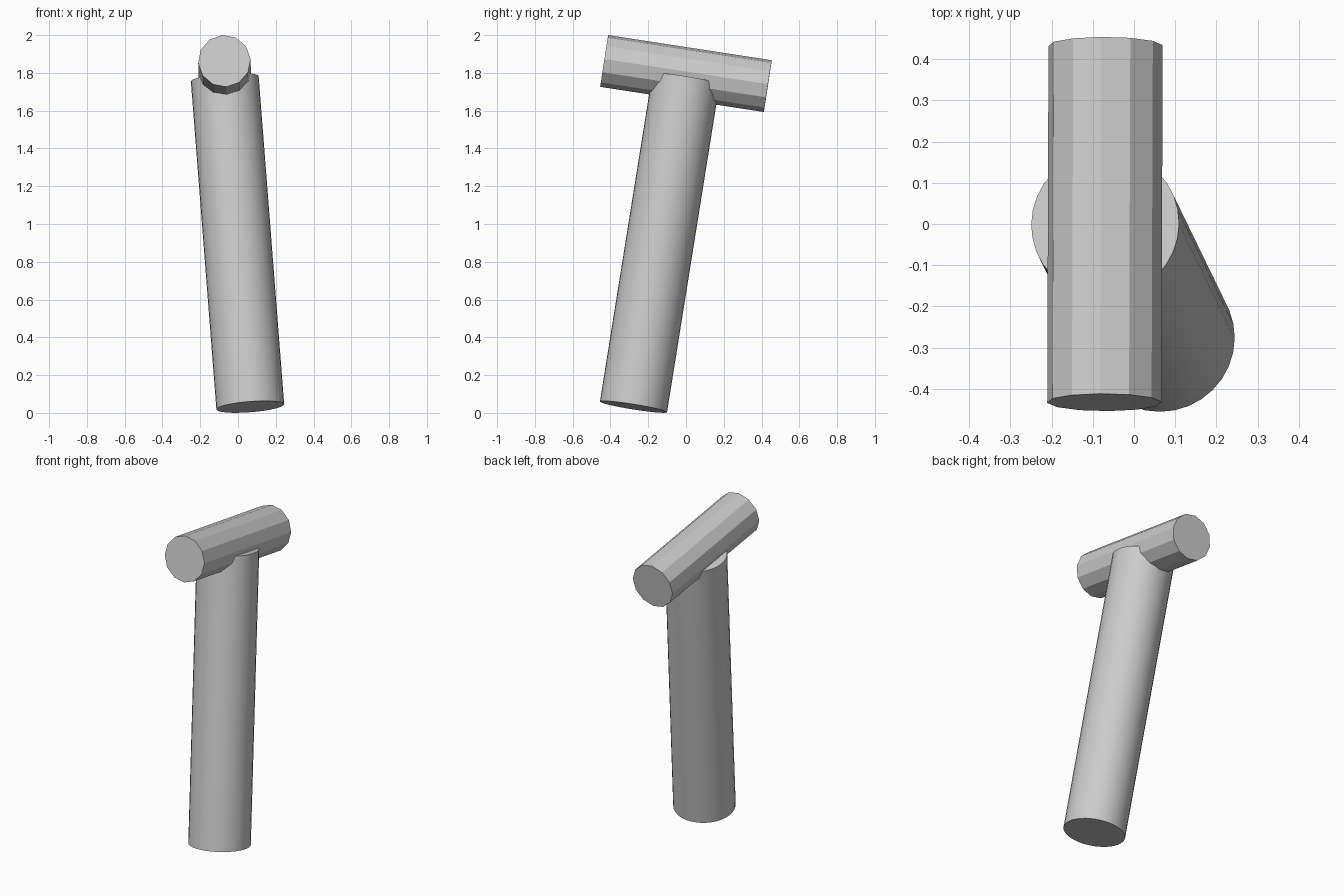
import bpy
import math
from mathutils import Vector, Matrix

cube = bpy.data.objects.get("Cube")
if cube:
    bpy.data.objects.remove(cube, do_unlink=True)

grey = bpy.data.materials.new("plain grey")
grey.use_nodes = True
colour = (0.6, 0.6, 0.6, 1.0)
grey.diffuse_color = colour
grey.node_tree.nodes["Principled BSDF"].inputs["Base Color"].default_value = colour


def rod(name, start, end, radius, sides, up, smooth):
    """Capped cylinder between two points, with a corner turned towards up."""
    start, end = Vector(start), Vector(end)
    axis = (end - start).normalized()
    side_y = (up - axis * up.dot(axis)).normalized()
    side_x = side_y.cross(axis)
    turn = Matrix((side_x, side_y, axis)).transposed().to_4x4()
    bpy.ops.mesh.primitive_cylinder_add(vertices=sides, radius=radius,
                                        depth=(end - start).length)
    obj = bpy.context.object
    obj.name = name
    obj.data.name = name
    obj.data.transform(Matrix.Translation((start + end) / 2) @ turn)
    obj.data.materials.append(grey)
    if smooth:
        bpy.ops.object.shade_smooth_by_angle(angle=math.radians(25))
    return obj


# Leaning handle
foot, tip = Vector((0.065, -0.278, 0.032)), Vector((-0.07, 0.0, 1.768))
rod("handle", foot, tip, 0.18, 32, Vector((0, 1, 0)), True)

# Twelve-sided head, square to the handle
rod("hammer_head", (-0.072, -0.433, 1.863), (-0.069, 0.433, 1.73),
    0.139, 12, tip - foot, False)
